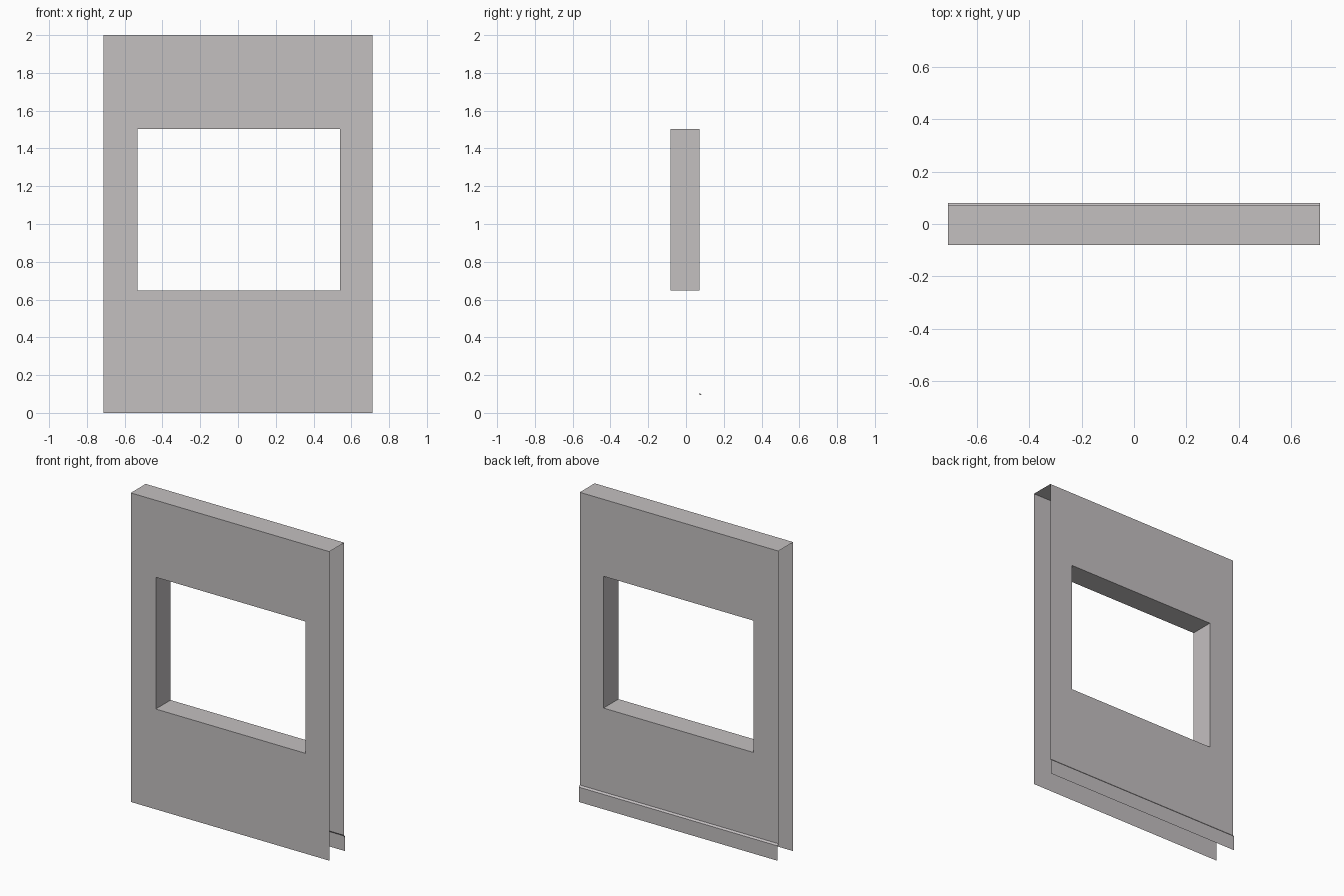
import bpy, bmesh

if "Cube" in bpy.data.objects:
    bpy.data.objects.remove(bpy.data.objects["Cube"])

# Overall sizes
W = 0.711                      # half width
YF, YB, YS = -0.081, 0.071, 0.081   # front skin, back skin, skirting face
TOP = 2.0
SKIRT, LEDGE = 0.096, 0.106    # skirting top edge and where its bevel meets the wall
WX0, WX1, WZ0, WZ1 = -0.532, 0.541, 0.649, 1.502   # window opening

plaster = bpy.data.materials.new("warm_grey_plaster")
plaster.diffuse_color = (0.55, 0.525, 0.53, 1)
plaster.use_nodes = True
plaster.node_tree.nodes["Principled BSDF"].inputs["Base Color"].default_value = plaster.diffuse_color


def make_object(name, polygons):
    """Build an object from a list of polygons, welding shared corners."""
    bm = bmesh.new()
    for poly in polygons:
        bm.faces.new([bm.verts.new(p) for p in poly])
    bmesh.ops.remove_doubles(bm, verts=bm.verts, dist=1e-5)
    mesh = bpy.data.meshes.new(name)
    bm.to_mesh(mesh)
    bm.free()
    mesh.materials.append(plaster)
    obj = bpy.data.objects.new(name, mesh)
    bpy.context.collection.objects.link(obj)
    return obj


def rect(y, x0, x1, z0, z1):
    """Corners of an upright rectangle, anticlockwise seen from the front."""
    return [(x0, y, z0), (x1, y, z0), (x1, y, z1), (x0, y, z1)]


def skin(y, bottom, flip):
    """Four quads framing the window opening in one wall skin."""
    outer = rect(y, -W, W, bottom, TOP)
    inner = rect(y, WX0, WX1, WZ0, WZ1)
    quads = []
    for i in range(4):
        j = (i + 1) % 4
        q = [outer[i], outer[j], inner[j], inner[i]]
        quads.append(q[::-1] if flip else q)
    return quads


# Wall: front and back skins, open at the ends and underneath
faces = skin(YF, 0, False) + skin(YB, LEDGE, True)

# Window reveals joining the two skins
front, back = rect(YF, WX0, WX1, WZ0, WZ1), rect(YB, WX0, WX1, WZ0, WZ1)
for i in range(4):
    j = (i + 1) % 4
    faces.append([front[i], front[j], back[j], back[i]])

# Top cap
faces.append([(-W, YF, TOP), (W, YF, TOP), (W, YB, TOP), (-W, YB, TOP)])
make_object("window_wall", faces)

# Skirting board along the back: face, bevelled top and small end caps
make_object("skirting_board", [
    rect(YS, -W, W, 0, SKIRT)[::-1],
    [(-W, YB, LEDGE), (W, YB, LEDGE), (W, YS, SKIRT), (-W, YS, SKIRT)],
    [(W, YB, SKIRT), (W, YS, SKIRT), (W, YB, LEDGE)],
    [(-W, YB, LEDGE), (-W, YS, SKIRT), (-W, YB, SKIRT)],
])
